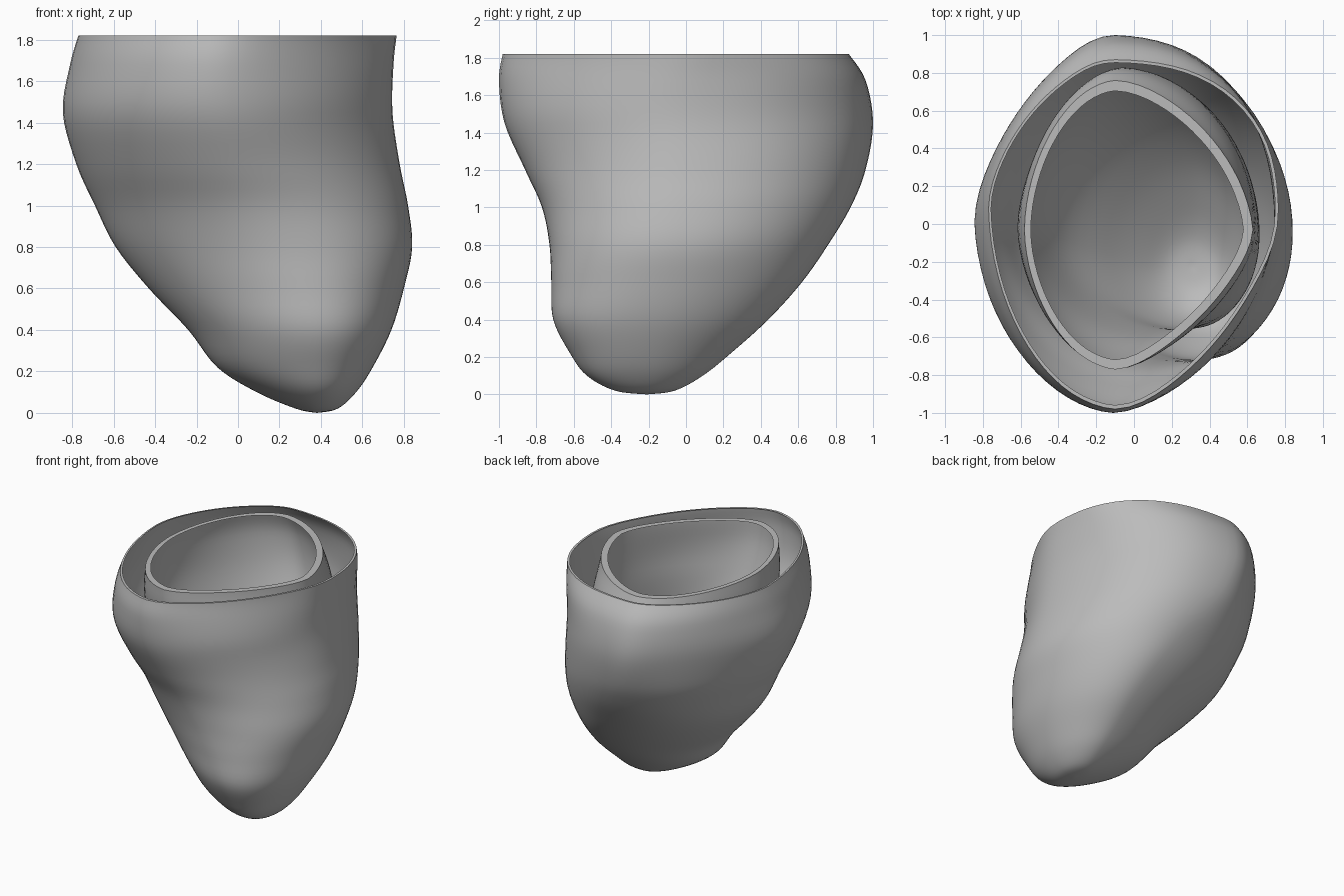
import bpy, bmesh, math

old = bpy.data.objects.get("Cube")
if old:
    bpy.data.objects.remove(old, do_unlink=True)

SEGMENTS, STEPS = 72, 5
TOP, BELLY, LOW = 1.82, 1.45, 0.65

grey = bpy.data.materials.new("neutral grey")
grey.use_nodes = True
GREY = (0.5, 0.5, 0.5, 1)
grey.diffuse_color = GREY
grey.node_tree.nodes["Principled BSDF"].inputs["Base Color"].default_value = GREY


def spline(a, b, c, d, t):
    """Smooth value between b and c."""
    return b + 0.5 * t * (c - a + t * (2*a - 5*b + 4*c - d + t * (3*(b - c) + d - a)))


def smooth_levels(levels):
    padded = [levels[0]] + levels + [levels[-1]]
    out = []
    for i in range(len(levels) - 1):
        for s in range(STEPS):
            out.append([spline(*v, s / STEPS) for v in zip(*padded[i:i + 4])])
    return out + [list(levels[-1])]


def roundness(z, powers):
    """Quarter powers at a height, blended between rim, belly and low part."""
    rim, belly, low = powers
    if z > BELLY:
        a, b, t = belly, rim, (z - BELLY) / (TOP - BELLY)
    else:
        a, b, t = low, belly, max(0, (z - LOW) / (BELLY - LOW))
    t = t * t * (3 - 2 * t)
    return [p + (q - p) * t for p, q in zip(a, b)]


def ring(level, powers):
    """Section with four extents, each quarter with its own roundness."""
    z, x0, x1, y0, y1, cx, cy = level
    quarters = roundness(z, powers)
    points = []
    for k in range(SEGMENTS):
        a = 2 * math.pi * k / SEGMENTS
        c, s = math.cos(a), math.sin(a)
        # roundness eases from quarter to quarter, so no seams appear
        weights = [max(0, (c * i + s * j) / math.sqrt(2)) ** 4
                   for i, j in ((1, 1), (-1, 1), (-1, -1), (1, -1))]
        p = sum(w * q for w, q in zip(weights, quarters)) / sum(weights)
        r = (abs(c) ** p + abs(s) ** p) ** (-1 / p)
        rx = x1 - cx if c > 0 else cx - x0
        ry = y1 - cy if s > 0 else cy - y0
        points.append((cx + rx * r * c, cy + ry * r * s, z))
    return points


def shell(name, levels, powers, lip):
    rings = [ring(v, powers) for v in smooth_levels(levels)]
    # narrow flat lip around the opening
    cx, cy = levels[0][5:]
    rings.insert(0, [(cx + (x - cx) * (1 - lip), cy + (y - cy) * (1 - lip), z)
                     for x, y, z in rings[0]])
    bm = bmesh.new()
    rows = [[bm.verts.new(p) for p in r] for r in rings]
    for upper, lower in zip(rows, rows[1:]):
        for k in range(SEGMENTS):
            n = (k + 1) % SEGMENTS
            bm.faces.new((upper[n], upper[k], lower[k], lower[n]))
    bmesh.ops.remove_doubles(bm, verts=bm.verts, dist=0.0005)
    bmesh.ops.recalc_face_normals(bm, faces=bm.faces)
    mesh = bpy.data.meshes.new(name)
    bm.to_mesh(mesh)
    bm.free()
    mesh.materials.append(grey)
    obj = bpy.data.objects.new(name, mesh)
    bpy.context.collection.objects.link(obj)
    bpy.ops.object.select_all(action='DESELECT')
    obj.select_set(True)
    bpy.context.view_layer.objects.active = obj
    bpy.ops.object.shade_smooth_by_angle(angle=math.radians(50))


# Levels: height, x from, x to, y from, y to, x centre, y centre
outer = [
    (TOP, -.77, .765, -.98, .87, -.10, .08),
    (1.68, -.81, .75, -1.0, .96, -.11, .04),
    (1.45, -.845, .745, -.97, 1.0, -.10, .01),
    (1.2, -.78, .78, -.86, .96, -.03, 0),
    (1.0, -.69, .82, -.77, .88, .08, -.02),
    (.8, -.59, .84, -.73, .76, .20, -.05),
    (.6, -.43, .80, -.72, .62, .30, -.10),
    (.4, -.24, .74, -.71, .44, .36, -.16),
    (.22, -.10, .65, -.62, .24, .37, -.20),
    (.1, .09, .57, -.53, .09, .38, -.21),
    (.02, .28, .48, -.38, -.06, .38, -.21),
    (0, .38, .38, -.21, -.21, .38, -.21),
]
inner = [
    (TOP, -.58, .63, -.77, .76, -.10, -.03),
    (1.65, -.61, .64, -.76, .82, -.08, -.02),
    (1.4, -.61, .65, -.70, .82, -.03, -.02),
    (1.1, -.53, .66, -.61, .74, .08, -.03),
    (.8, -.38, .66, -.56, .57, .20, -.08),
    (.55, -.15, .60, -.55, .34, .29, -.15),
    (.38, .04, .52, -.48, .10, .31, -.21),
    (.29, .18, .43, -.36, -.08, .31, -.22),
    (.27, .31, .31, -.22, -.22, .31, -.22),
]

# Quarter powers at rim, belly and low part: back left, back right, front right, front left
shell("outer_wall", outer, ((2.3, 1.65, 1.85, 1.55),
                            (2.15, 1.55, 1.85, 1.75),
                            (1.95, 2.1, 1.8, 2.15)), 0.02)
shell("inner_cup", inner, ((1.65, 1.8, 1.8, 1.45),
                           (1.85, 1.65, 1.85, 1.6),
                           (2, 2, 1.9, 2.25)), 0.07)
